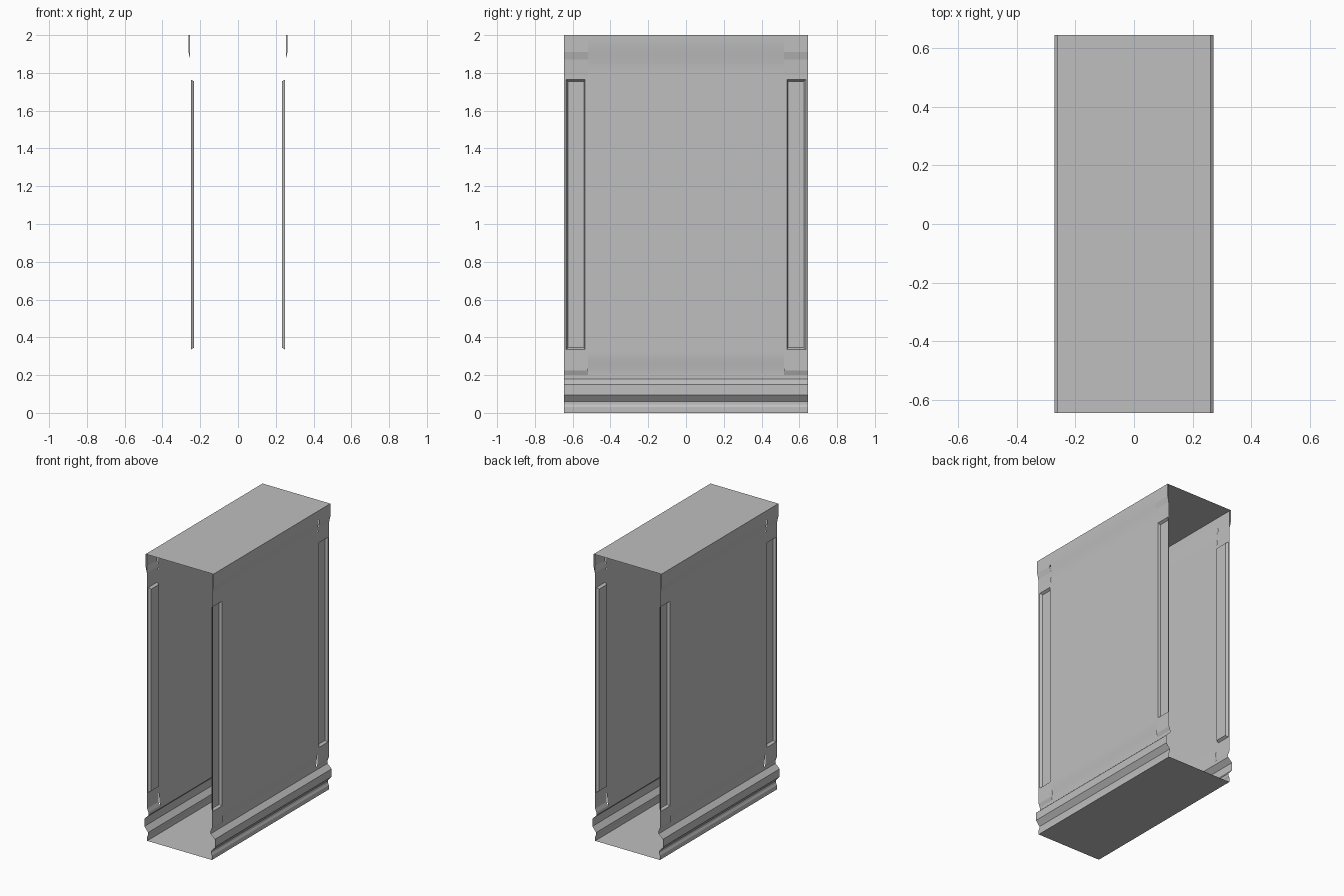
import bpy, bmesh, math

cube = bpy.data.objects.get("Cube")
if cube:
    bpy.data.objects.remove(cube, do_unlink=True)

grey = bpy.data.materials.new("light grey")
grey.use_nodes = True
colour = (0.52, 0.52, 0.52, 1)
grey.diffuse_color = colour
grey.node_tree.nodes["Principled BSDF"].inputs["Base Color"].default_value = colour

END, POST = 0.645, 0.52          # wall end and inner edge of the corner posts
TOP_X, BASE_X, WALL_X = 0.262, 0.25, 0.25
SLOT_LOW, SLOT_HIGH = 0.335, 1.765


def finish(name, bm, smooth=False):
    bmesh.ops.remove_doubles(bm, verts=bm.verts, dist=0.0001)
    mesh = bpy.data.meshes.new(name)
    bm.to_mesh(mesh)
    bm.free()
    mesh.materials.append(grey)
    obj = bpy.data.objects.new(name, mesh)
    bpy.context.collection.objects.link(obj)
    if smooth:
        for poly in mesh.polygons:
            poly.use_smooth = True
    return obj


def quad(bm, points, side=1, flip=1):
    # Points run counter-clockwise seen from outside on the +x, +y quarter
    points = [(x * side, y * flip, z) for x, y, z in points]
    if side * flip < 0:
        points.reverse()
    bm.faces.new([bm.verts.new(p) for p in points])


def sheet(bm, profile, y0, y1, side, flip=1):
    # Sweep a downward (x, z) profile along y
    for (xa, za), (xb, zb) in zip(profile, profile[1:]):
        quad(bm, [(xa, y0, za), (xb, y0, zb), (xb, y1, zb), (xa, y1, za)], side, flip)


def ring(bm, outer, inner, side, flip):
    for i in range(4):
        j = (i + 1) % 4
        quad(bm, [outer[i], outer[j], inner[j], inner[i]], side, flip)


def rectangle(x, y0, y1, z0, z1):
    return [(x, y0, z0), (x, y1, z0), (x, y1, z1), (x, y0, z1)]


def ease(x0, z0, x1, z1, steps=10):
    # Soft S-shaped transition between two wall planes
    return [(x0 + (x1 - x0) * (1 - math.cos(math.pi * i / steps)) / 2,
             z0 + (z1 - z0) * i / steps) for i in range(steps + 1)]


# Base moulding: plinth, groove, projecting band and neck
moulding = [(0.24, 0.2), (0.24, 0.18), (0.272, 0.15), (0.272, 0.095),
            (0.243, 0.06), (0.243, 0.045), (BASE_X, 0.03), (BASE_X, 0)]
# Middle panel with softly curved ends
panel = ([(TOP_X, 2)] + ease(TOP_X, 1.98, WALL_X, 1.81)
         + ease(WALL_X, 0.32, 0.24, 0.2))
post_top = [(TOP_X, 2), (TOP_X, 1.91), (0.253, 1.87), (WALL_X, SLOT_HIGH + 0.02)]
post_bottom = [(WALL_X, SLOT_LOW - 0.02), (WALL_X, 0.225), (0.24, 0.2)]

for side, label in ((1, "left"), (-1, "right")):
    bm = bmesh.new()
    sheet(bm, moulding, -END, END, side)
    finish(label + "_base_moulding", bm)

    bm = bmesh.new()
    sheet(bm, panel, -POST, POST, side)
    finish(label + "_wall_panel", bm, smooth=True)

    for flip, place in ((-1, "front"), (1, "back")):
        # Corner post with a tapered, sunk slot
        bm = bmesh.new()
        sheet(bm, post_top, POST, END, side, flip)
        sheet(bm, post_bottom, POST, END, side, flip)
        frame = rectangle(WALL_X, POST, END, SLOT_LOW - 0.02, SLOT_HIGH + 0.02)
        mouth = rectangle(WALL_X, 0.535, 0.635, SLOT_LOW, SLOT_HIGH)
        floor = rectangle(0.233, 0.54, 0.625, SLOT_LOW + 0.01, SLOT_HIGH - 0.01)
        ring(bm, frame, mouth, side, flip)
        ring(bm, mouth, floor, side, flip)
        quad(bm, floor, side, flip)
        # Thin end of the cornice
        quad(bm, [(0.253, END, 2), (TOP_X, END, 2), (TOP_X, END, 1.91),
                  (0.253, END, 1.87)], side, flip)
        finish(label + "_" + place + "_post", bm)

# Flat roof and floor sheets closing the open-ended shell
for name, x, z in (("roof", TOP_X, 2), ("floor", BASE_X, 0)):
    bm = bmesh.new()
    points = [(-x, -END, z), (x, -END, z), (x, END, z), (-x, END, z)]
    if z == 0:
        points.reverse()
    quad(bm, points)
    finish(name, bm)
